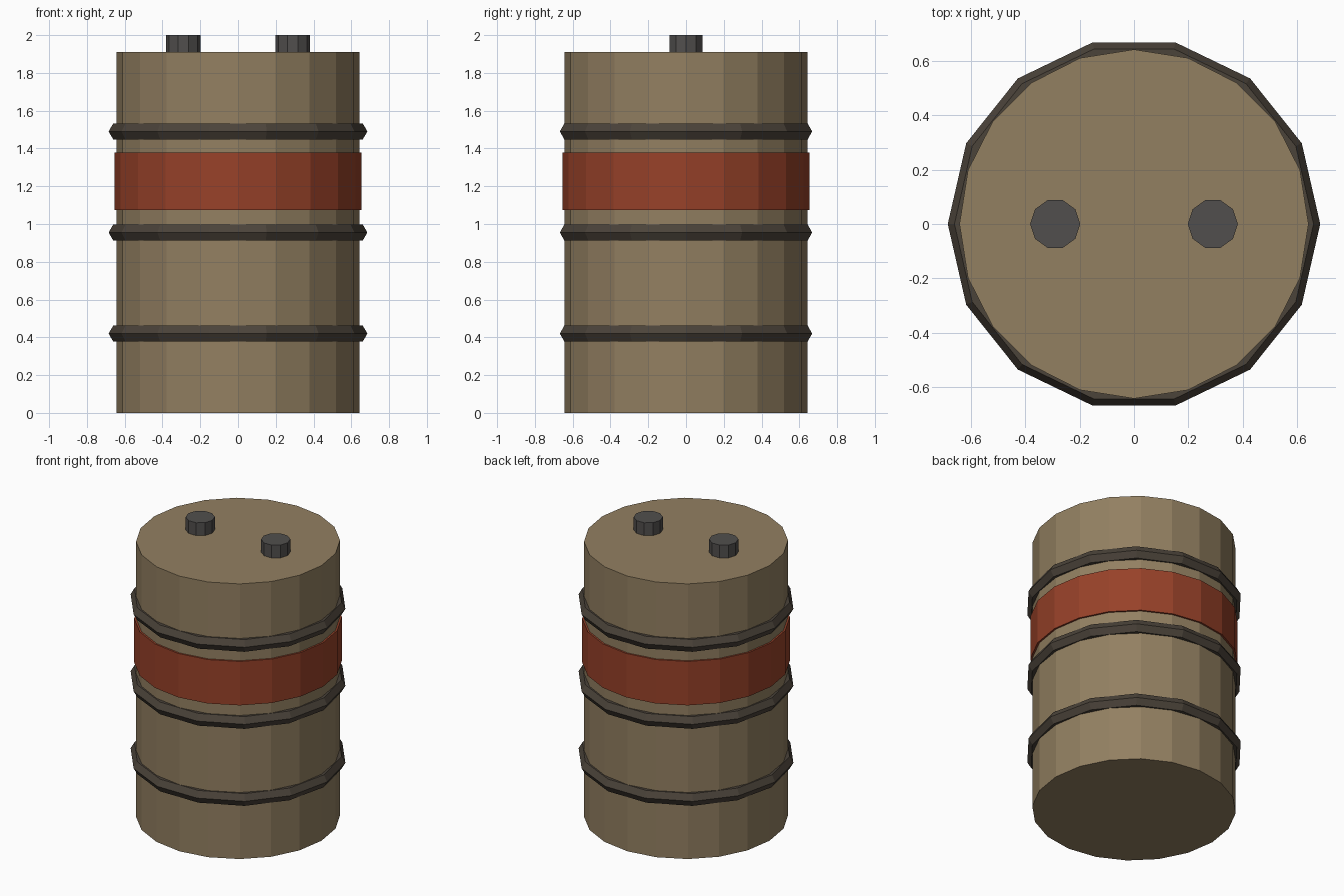
import bpy
from math import pi, cos, sin

if "Cube" in bpy.data.objects:
    bpy.data.objects.remove(bpy.data.objects["Cube"])


def material(name, rgb):
    m = bpy.data.materials.new(name)
    m.diffuse_color = (*rgb, 1)
    m.use_nodes = True
    m.node_tree.nodes["Principled BSDF"].inputs["Base Color"].default_value = m.diffuse_color
    return m


def lathe(name, profile, sides, mat, loc=(0, 0, 0), closed=False):
    """Spin a (radius, z) profile around z; open profiles get end caps."""
    n = len(profile)
    verts = [(r * cos(2 * pi * i / sides), r * sin(2 * pi * i / sides), z)
             for i in range(sides) for r, z in profile]
    faces = []
    for i in range(sides):
        a, b = i * n, (i + 1) % sides * n
        for j in range(n if closed else n - 1):
            k = (j + 1) % n
            faces.append((a + j, b + j, b + k, a + k))
    if not closed:
        faces.append([i * n for i in reversed(range(sides))])
        faces.append([i * n + n - 1 for i in range(sides)])
    mesh = bpy.data.meshes.new(name)
    mesh.from_pydata(verts, [], faces)
    mesh.materials.append(mat)
    ob = bpy.data.objects.new(name, mesh)
    ob.location = loc
    bpy.context.collection.objects.link(ob)
    return ob


tan = material("tan_paint", (0.29, 0.215, 0.12))
red = material("red_paint", (0.31, 0.053, 0.022))
dark = material("dark_steel", (0.07, 0.056, 0.042))
grey = material("cap_grey", (0.083, 0.078, 0.075))

# Barrel body and painted stripe
lathe("barrel_body", [(0.642, 0), (0.642, 1.911)], 20, tan)
lathe("painted_stripe", [(0.654, 1.073), (0.654, 1.378)], 20, red)

# Raised hoops: hexagonal section, fourteen sides around
hexagon = [(0.636 + 0.049 * cos(j * pi / 3), 0.049 * sin(j * pi / 3)) for j in range(6)]
for part, z in (("lower", 0.42), ("middle", 0.955), ("upper", 1.49)):
    lathe(part + "_hoop", hexagon, 14, dark, (0, 0, z), closed=True)

# Two filler caps on the lid
for part, x in (("left", -0.29), ("right", 0.29)):
    lathe(part + "_filler_cap", [(0.092, 1.88), (0.092, 2.0)], 10, grey, (x, 0, 0))
